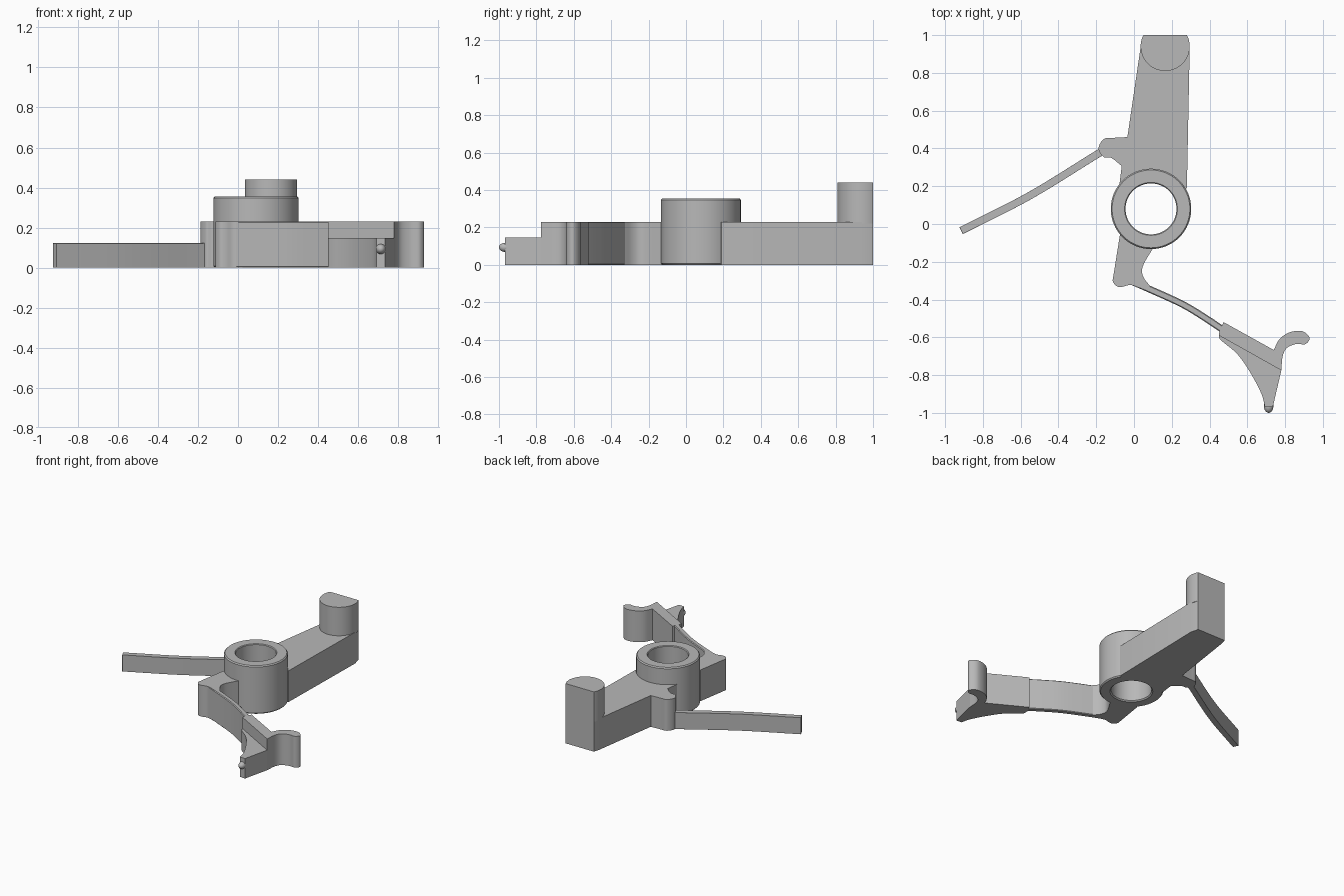
import bpy
import bmesh
from math import cos, sin, radians
from mathutils import Vector

cube = bpy.data.objects.get("Cube")
if cube:
    bpy.data.objects.remove(cube, do_unlink=True)

grey = bpy.data.materials.new("plain grey")
grey.use_nodes = True
colour = (0.48, 0.48, 0.48, 1)
grey.diffuse_color = colour
grey.node_tree.nodes["Principled BSDF"].inputs["Base Color"].default_value = colour

HUB = (0.09, 0.08)
DECK = 0.23


def arc(centre, radius, start, end, steps=20):
    """Points along a circular arc, angles in degrees."""
    angles = [radians(start + (end - start) * i / steps) for i in range(steps + 1)]
    return [(centre[0] + radius * cos(a), centre[1] + radius * sin(a)) for a in angles]


def smooth(points, steps=6):
    """Smooth curve through the points."""
    p = [Vector(q) for q in points]
    p = [2 * p[0] - p[1]] + p + [2 * p[-1] - p[-2]]
    out = []
    for a, b, c, d in zip(p, p[1:], p[2:], p[3:]):
        for i in range(steps):
            t = i / steps
            out.append(0.5 * (2 * b + (c - a) * t + (2 * a - 5 * b + 4 * c - d) * t ** 2
                              + (3 * b - a - 3 * c + d) * t ** 3))
    return [tuple(q) for q in out] + [tuple(p[-2])]


def strip(path, half):
    """Outline of a band of constant width along a path."""
    left, right = [], []
    for i, q in enumerate(path):
        way = Vector(path[min(i + 1, len(path) - 1)]) - Vector(path[max(i - 1, 0)])
        side = Vector((-way.y, way.x)).normalized() * half
        left.append(tuple(Vector(q) + side))
        right.append(tuple(Vector(q) - side))
    return left + right[::-1]


def finish(name, bm, bevel=0):
    bmesh.ops.recalc_face_normals(bm, faces=bm.faces)
    mesh = bpy.data.meshes.new(name)
    bm.to_mesh(mesh)
    bm.free()
    mesh.materials.append(grey)
    obj = bpy.data.objects.new(name, mesh)
    bpy.context.collection.objects.link(obj)
    bpy.ops.object.select_all(action="DESELECT")
    obj.select_set(True)
    bpy.context.view_layer.objects.active = obj
    bpy.ops.object.shade_smooth_by_angle(angle=radians(35))
    if bevel:
        mod = obj.modifiers.new("edge chamfer", "BEVEL")
        mod.width = bevel
        mod.limit_method = "ANGLE"
        mod.angle_limit = radians(60)
    return obj


def plate(name, outline, bottom, top, bevel=0):
    """Flat outline extruded upward."""
    bm = bmesh.new()
    face = bm.faces.new([bm.verts.new((x, y, bottom)) for x, y in outline])
    made = bmesh.ops.extrude_face_region(bm, geom=[face])["geom"]
    verts = [v for v in made if isinstance(v, bmesh.types.BMVert)]
    bmesh.ops.translate(bm, vec=(0, 0, top - bottom), verts=verts)
    return finish(name, bm, bevel)


def lathe(name, profile, centre, closed=False, steps=64):
    """Revolve (radius, z) pairs about a vertical axis."""
    bm = bmesh.new()
    rings = [[bm.verts.new((x, y, z)) for x, y in arc(centre, r, 0, 360, steps)[:-1]]
             for r, z in profile]
    for a, b in zip(rings, rings[1:] + rings[:1] if closed else rings[1:]):
        for i in range(steps):
            j = (i + 1) % steps
            bm.faces.new((a[i], a[j], b[j], b[i]))
    return finish(name, bm)


# Pivot hub with open bore
lathe("pivot_hub", [(0.135, 0.008), (0.143, 0), (0.206, 0), (0.213, 0.008),
                    (0.213, 0.347), (0.206, 0.355), (0.14, 0.355), (0.135, 0.35)],
      HUB, closed=True)

# Main lever with the side boss that carries the spring
boss = smooth([(-0.035, 0.46), (-0.11, 0.456), (-0.16, 0.45), (-0.188, 0.40),
               (-0.16, 0.354), (-0.12, 0.35), (-0.065, 0.307)], 5)
plate("main_lever", [(0.28, 0.19), (0.295, 0.94), (0.28, 1.0), (0.05, 1.0), (0.037, 0.95)]
      + boss + [(-0.077, 0.21)] + arc(HUB, 0.175, 142, 30), 0, DECK)

# Post at the lever end, flattened at the back
plate("end_post", arc((0.165, 0.94), 0.13, 152.5, 387.5, 40), DECK - 0.01, 0.44)

# Thin spring blade
plate("spring_blade", strip(smooth([(-0.13, 0.40), (-0.19, 0.372), (-0.55, 0.151),
                                    (-0.915, -0.035)]), 0.02), 0, 0.122, 0.005)

# Short foot below the hub
foot = smooth([(-0.11, -0.28), (-0.112, -0.305), (-0.09, -0.33), (-0.06, -0.332),
               (-0.02, -0.323), (0.03, -0.338), (0.08, -0.358)], 5)
heel = smooth([(0.085, -0.328), (0.055, -0.29), (0.042, -0.25), (0.055, -0.205),
               (0.1, -0.13)], 5)
plate("short_foot", [(-0.075, -0.06)] + foot + heel + arc(HUB, 0.175, 270, 222), 0, DECK)

# Curved flexible arm
plate("curved_arm", strip(smooth([(-0.01, -0.305), (0.08, -0.344), (0.255, -0.424),
                                  (0.38, -0.499), (0.5, -0.58)]), 0.018), 0, DECK, 0.005)

# Latch head with hook
hook = smooth([(0.74, -0.667), (0.77, -0.61), (0.823, -0.574), (0.89, -0.567),
               (0.93, -0.603), (0.907, -0.636), (0.86, -0.635), (0.81, -0.656),
               (0.787, -0.70), (0.78, -0.775)], 5)
plate("latch_head", [(0.45, -0.59), (0.452, -0.565), (0.475, -0.52)] + hook, 0, DECK)

# Lower pointed nose
nose = smooth([(0.45, -0.59), (0.46, -0.615), (0.548, -0.69), (0.62, -0.794),
               (0.675, -0.90), (0.692, -0.965)], 5)
plate("pointed_nose", nose + [(0.735, -0.968), (0.78, -0.775)], 0, 0.147)

# Small rounded pin on the nose tip
bm = bmesh.new()
bmesh.ops.create_uvsphere(bm, u_segments=20, v_segments=12, radius=0.025)
bmesh.ops.scale(bm, vec=(1, 1.4, 1), verts=bm.verts)
bmesh.ops.translate(bm, vec=(0.713, -0.965, 0.093), verts=bm.verts)
finish("nose_pin", bm)
